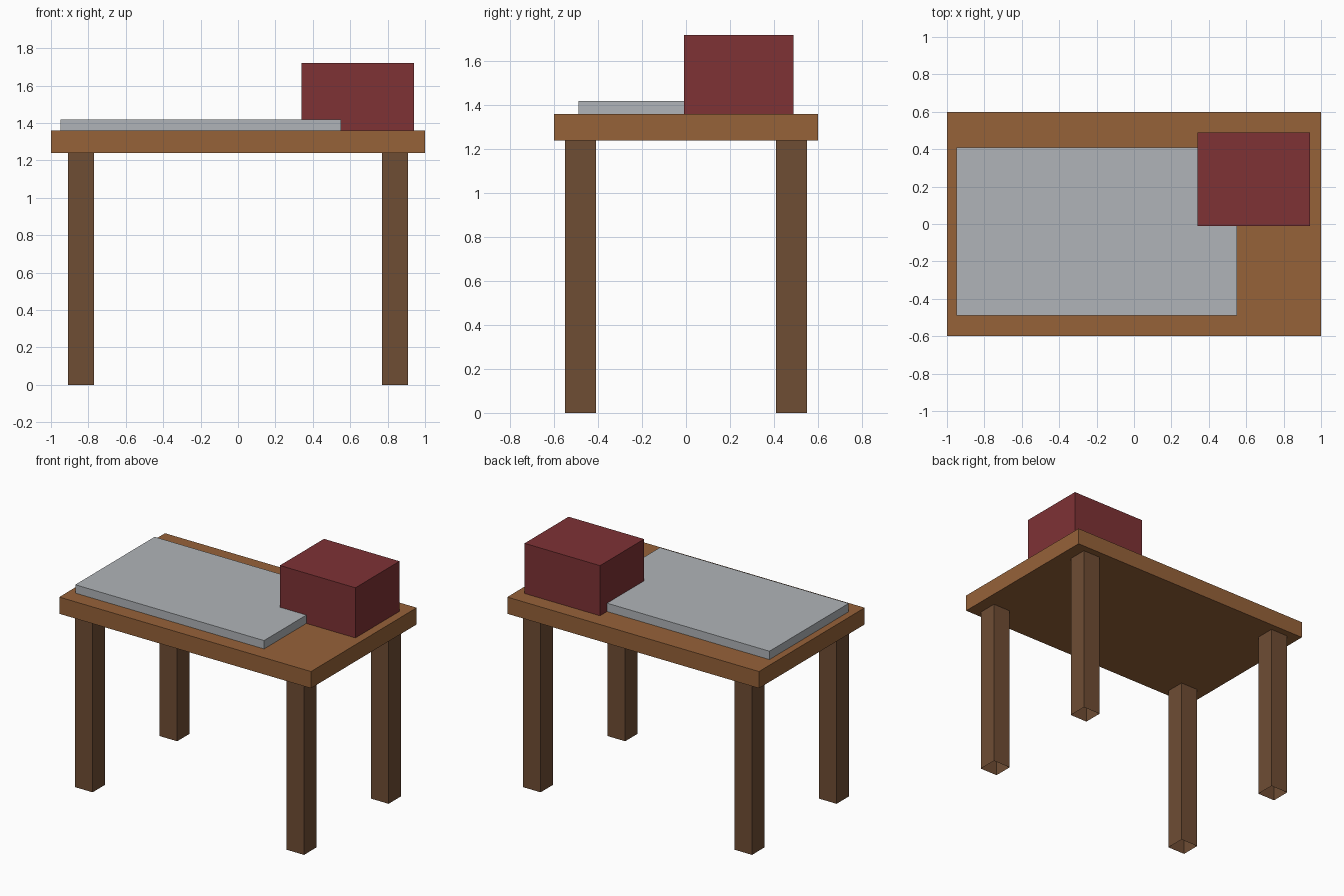
import bpy, bmesh

if "Cube" in bpy.data.objects:
    bpy.data.objects.remove(bpy.data.objects["Cube"])


def material(name, srgb):
    m = bpy.data.materials.new(name)
    lin = [((c / 255 + 0.055) / 1.055) ** 2.4 for c in srgb]
    m.diffuse_color = (*lin, 1.0)
    m.use_nodes = True
    m.node_tree.nodes["Principled BSDF"].inputs["Base Color"].default_value = m.diffuse_color
    return m


table_wood = material("table wood", (150, 98, 57))
leg_wood = material("dark leg wood", (111, 77, 52))
grey = material("light grey", (176, 180, 184))
dark_red = material("dark red", (126, 50, 53))


def box(name, lo, hi, mat, open_ends=False):
    """Box from corner lo to corner hi, optionally without its top and bottom."""
    bm = bmesh.new()
    bmesh.ops.create_cube(bm, size=1)
    for v in bm.verts:
        v.co = [(l + h) / 2 + c * (h - l) for l, h, c in zip(lo, hi, v.co)]
    if open_ends:
        bm.normal_update()
        ends = [f for f in bm.faces if abs(f.normal.z) > 0.5]
        bmesh.ops.delete(bm, geom=ends, context="FACES_ONLY")
    mesh = bpy.data.meshes.new(name)
    bm.to_mesh(mesh)
    bm.free()
    mesh.materials.append(mat)
    obj = bpy.data.objects.new(name, mesh)
    bpy.context.collection.objects.link(obj)
    return obj


# Table top
box("table_top", (-1, -0.6, 1.24), (1, 0.6, 1.36), table_wood)

# Four hollow square legs
r = 0.07
for y, depth in ((-0.48, "front"), (0.48, "back")):
    for x, side in ((-0.84, "left"), (0.84, "right")):
        box(f"{depth}_{side}_leg", (x - r, y - r, 0), (x + r, y + r, 1.24),
            leg_wood, open_ends=True)

# Flat sheet and box lying on the table
box("flat_sheet", (-0.95, -0.49, 1.36), (0.55, 0.41, 1.42), grey)
box("red_box", (0.34, -0.01, 1.36), (0.94, 0.49, 1.72), dark_red)
